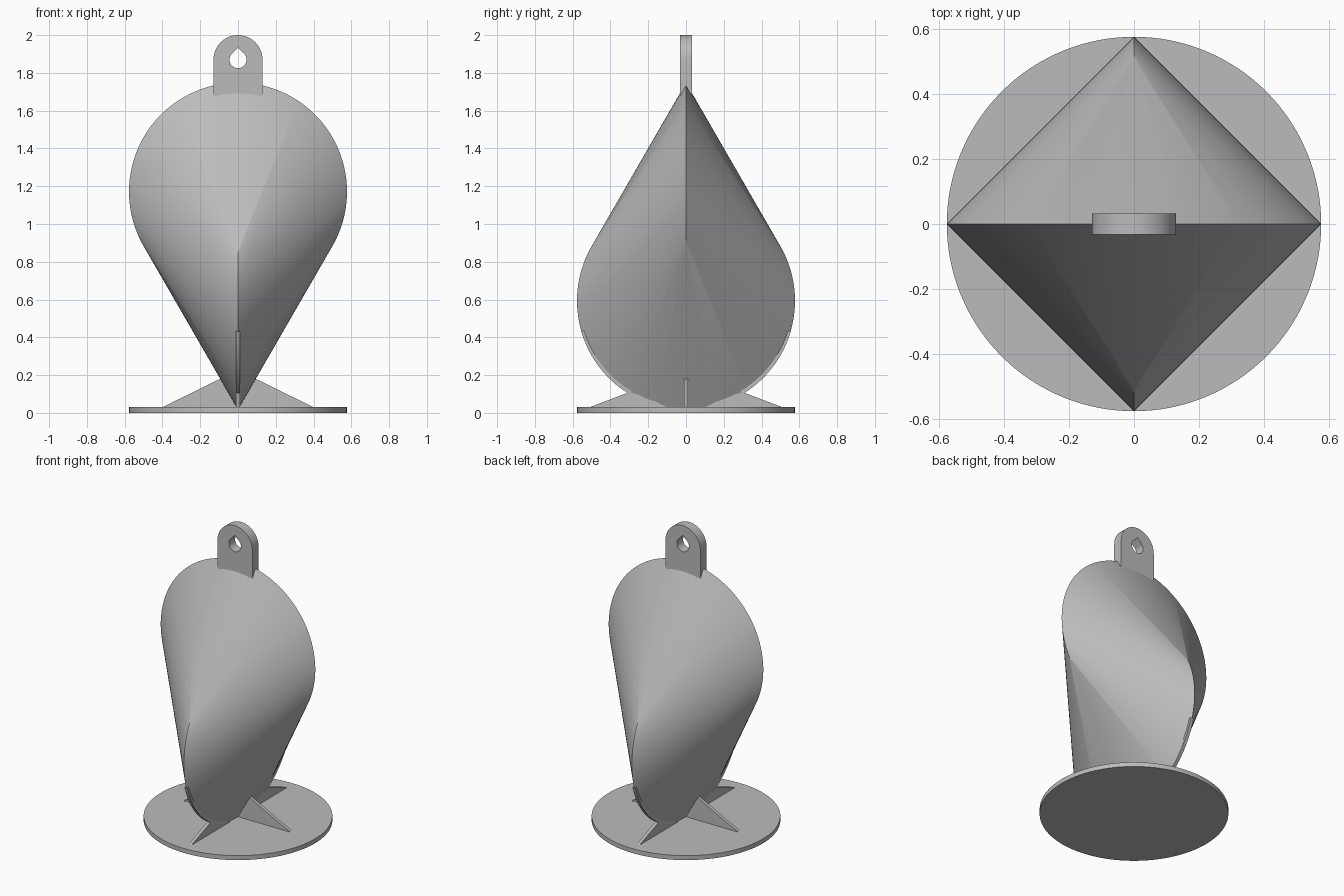
import bpy, bmesh
from math import sin, cos, pi, radians, asin

cube = bpy.data.objects.get("Cube")
if cube:
    bpy.data.objects.remove(cube, do_unlink=True)

R = 0.577                 # radius of both generating circles and of the base
Z_LOW = 0.594             # centre of the lower circle
Z_HIGH = Z_LOW + R        # each circle passes through the other's centre
BASE_H = 0.03
RIB = 0.022               # rib thickness

grey = bpy.data.materials.new("grey plastic")
grey.use_nodes = True
colour = (0.5, 0.5, 0.5, 1)
grey.diffuse_color = colour
grey.node_tree.nodes["Principled BSDF"].inputs["Base Color"].default_value = colour


def finish(name, bm, smooth=True):
    bmesh.ops.recalc_face_normals(bm, faces=bm.faces)
    mesh = bpy.data.meshes.new(name)
    bm.to_mesh(mesh)
    bm.free()
    mesh.materials.append(grey)
    obj = bpy.data.objects.new(name, mesh)
    bpy.context.collection.objects.link(obj)
    if smooth:
        bpy.ops.object.select_all(action="DESELECT")
        obj.select_set(True)
        bpy.context.view_layer.objects.active = obj
        bpy.ops.object.shade_smooth_by_angle(angle=radians(30))
    return obj


def arc(cx, cz, r, start, end, n):
    return [(cx + r * cos(start + (end - start) * i / n),
             cz + r * sin(start + (end - start) * i / n)) for i in range(n + 1)]


def rib(name, outline, along_y, side):
    """Thin upright plate from a (distance, height) outline."""
    bm = bmesh.new()
    rings = []
    for t in (-RIB / 2, RIB / 2):
        rings.append([bm.verts.new((t, side * d, z) if along_y else (side * d, t, z))
                      for d, z in outline])
    bm.faces.new(rings[0])
    bm.faces.new(rings[1])
    n = len(outline)
    for i in range(n):
        j = (i + 1) % n
        bm.faces.new((rings[0][i], rings[0][j], rings[1][j], rings[1][i]))
    finish(name, bm, smooth=along_y)


# Body: convex hull of two perpendicular circles
bm = bmesh.new()
N = 180
for i in range(N):
    a = 2 * pi * i / N
    bm.verts.new((R * sin(a), 0, Z_HIGH + R * cos(a)))
    bm.verts.new((0, R * sin(a), Z_LOW - R * cos(a)))
hull = bmesh.ops.convex_hull(bm, input=bm.verts)
loose = {g for g in hull["geom_interior"] + hull["geom_unused"]
         if isinstance(g, bmesh.types.BMVert)}
bmesh.ops.delete(bm, geom=list(loose), context="VERTS")
finish("twisted_body", bm)

# Round base
bm = bmesh.new()
bmesh.ops.create_cone(bm, cap_ends=True, segments=128, radius1=R, radius2=R, depth=BASE_H)
bmesh.ops.translate(bm, verts=bm.verts, vec=(0, 0, BASE_H / 2))
finish("base_disc", bm)

# Hanging tab with a teardrop hole
TAB_W, TAB_Z = 0.13, 1.87
outer = arc(0, TAB_Z, TAB_W, 0, pi, 40) + [(-TAB_W, 1.6), (TAB_W, 1.6)]
hole = arc(0, TAB_Z, 0.045, radians(45), radians(-225), 36) + [(0, TAB_Z + 0.064)]
curve = bpy.data.curves.new("tab_outline", "CURVE")
curve.dimensions = "2D"
curve.fill_mode = "BOTH"
curve.extrude = 0.033
for points in (outer, hole):
    spline = curve.splines.new("POLY")
    spline.points.add(len(points) - 1)
    for p, (x, z) in zip(spline.points, points):
        p.co = (x, z, 0, 1)
    spline.use_cyclic_u = True
helper = bpy.data.objects.new("tab_outline", curve)
bpy.context.collection.objects.link(helper)
mesh = bpy.data.meshes.new_from_object(
    helper.evaluated_get(bpy.context.evaluated_depsgraph_get()))
bpy.data.objects.remove(helper)
bm = bmesh.new()
bm.from_mesh(mesh)
bpy.data.meshes.remove(mesh)
bmesh.ops.remove_doubles(bm, verts=bm.verts, dist=0.0001)
for v in bm.verts:
    v.co = (v.co.x, -v.co.z, v.co.y)
finish("hanging_tab", bm)

# Support ribs: front and back cradle the lower rim, left and right brace the body
low, high = asin((0.10 - Z_LOW) / R), asin((0.43 - Z_LOW) / R)
cradle = arc(0, Z_LOW, R + 0.001, low, high, 24) + arc(0, Z_LOW, R - 0.035, high, low, 24)
for side, label in ((-1, "front"), (1, "back")):
    rib(label + "_rim_support", cradle, True, side)
    rib(label + "_rib", [(0.08, 0.02), (0.51, BASE_H), (0.3, 0.11), (0.2, 0.08)], True, side)
for side, label in ((-1, "right"), (1, "left")):
    rib(label + "_rib", [(0, 0.02), (0.4, BASE_H), (0.085, 0.185), (0, 0.185)], False, side)
